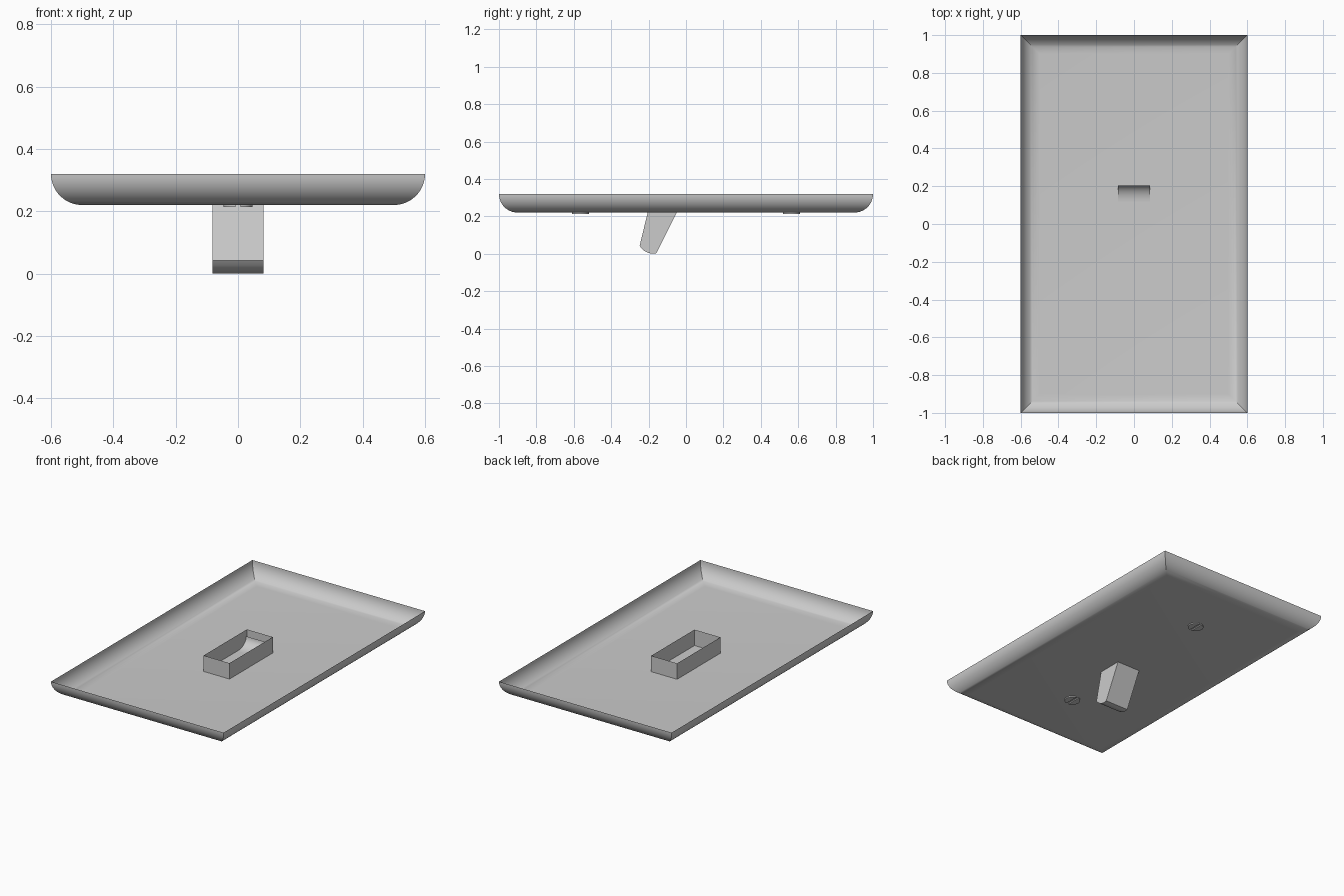
import bpy, bmesh, math

if "Cube" in bpy.data.objects:
    bpy.data.objects.remove(bpy.data.objects["Cube"])

PLATE_Z = 0.22   # underside of the flat face
RIM_Z = 0.32     # open rim
R = RIM_Z - PLATE_Z


def finish(name, bm, smooth=False):
    bmesh.ops.recalc_face_normals(bm, faces=bm.faces)
    me = bpy.data.meshes.new(name)
    bm.to_mesh(me)
    bm.free()
    ob = bpy.data.objects.new(name, me)
    bpy.context.collection.objects.link(ob)
    if smooth:
        bpy.ops.object.select_all(action='DESELECT')
        ob.select_set(True)
        bpy.context.view_layer.objects.active = ob
        bpy.ops.object.shade_smooth_by_angle(angle=math.radians(30))
    return ob


def rect(bm, x, y0, y1, z):
    return [bm.verts.new(p) for p in ((-x, y0, z), (x, y0, z), (x, y1, z), (-x, y1, z))]


def bridge(bm, a, b):
    n = len(a)
    for i in range(n):
        j = (i + 1) % n
        bm.faces.new((a[i], a[j], b[j], b[i]))


def prism_x(bm, profile, half, cap=True, closed=True):
    """Extrude a (y, z) profile along x."""
    a = [bm.verts.new((-half, y, z)) for y, z in profile]
    b = [bm.verts.new((half, y, z)) for y, z in profile]
    n = len(profile)
    for i in range(n if closed else n - 1):
        j = (i + 1) % n
        bm.faces.new((a[i], a[j], b[j], b[i]))
    if cap:
        bm.faces.new(a)
        bm.faces.new(b)


# Wall plate: thin open shell with quarter-round mitred edges
bm = bmesh.new()
rings = []
for i in range(13):
    t = math.pi / 2 * i / 12
    dx, z = R * math.cos(t), RIM_Z - R * math.sin(t)
    rings.append(rect(bm, 0.5 + dx, -0.9 - dx, 0.9 + dx, z))
for a, b in zip(rings, rings[1:]):
    bridge(bm, a, b)
bm.faces.new(rings[-1])
finish("wall_plate", bm, True)

# Thin collar behind the plate, around the toggle
bm = bmesh.new()
bridge(bm, rect(bm, 0.09, -0.213, 0.217, PLATE_Z), rect(bm, 0.09, -0.213, 0.217, RIM_Z))
finish("toggle_collar", bm)

# Curved rise at one end of the collar
bm = bmesh.new()
arc = [(0.12 + 0.085 * math.sin(t), PLATE_Z + 0.002 + 0.06 * (1 - math.cos(t)))
       for t in (math.pi / 2 * i / 10 for i in range(11))]
prism_x(bm, arc, 0.086, cap=False, closed=False)
finish("toggle_cradle", bm, True)

# Tilted toggle lever with rounded tip
bm = bmesh.new()
tip = [(-0.248, 0.042), (-0.236, 0.026), (-0.22, 0.013), (-0.201, 0.004),
       (-0.18, 0.0), (-0.158, 0.003)]
prism_x(bm, [(-0.205, PLATE_Z)] + tip + [(-0.05, PLATE_Z)], 0.081)
finish("toggle_lever", bm, True)

# Slotted screw heads: two half discs each
for label, yc in (("front", -0.565), ("back", 0.565)):
    bm = bmesh.new()
    for s in (-1, 1):
        a0 = math.asin(0.008 / 0.046)
        pts = []
        for i in range(9):
            t = a0 + (math.pi - 2 * a0) * i / 8
            pts.append((s * 0.046 * math.sin(t), yc + 0.046 * math.cos(t)))
        lo = [bm.verts.new((x, y, PLATE_Z - 0.007)) for x, y in pts]
        hi = [bm.verts.new((x, y, PLATE_Z)) for x, y in pts]
        bridge(bm, lo, hi)
        bm.faces.new(lo)
    finish(label + "_screw", bm, True)
